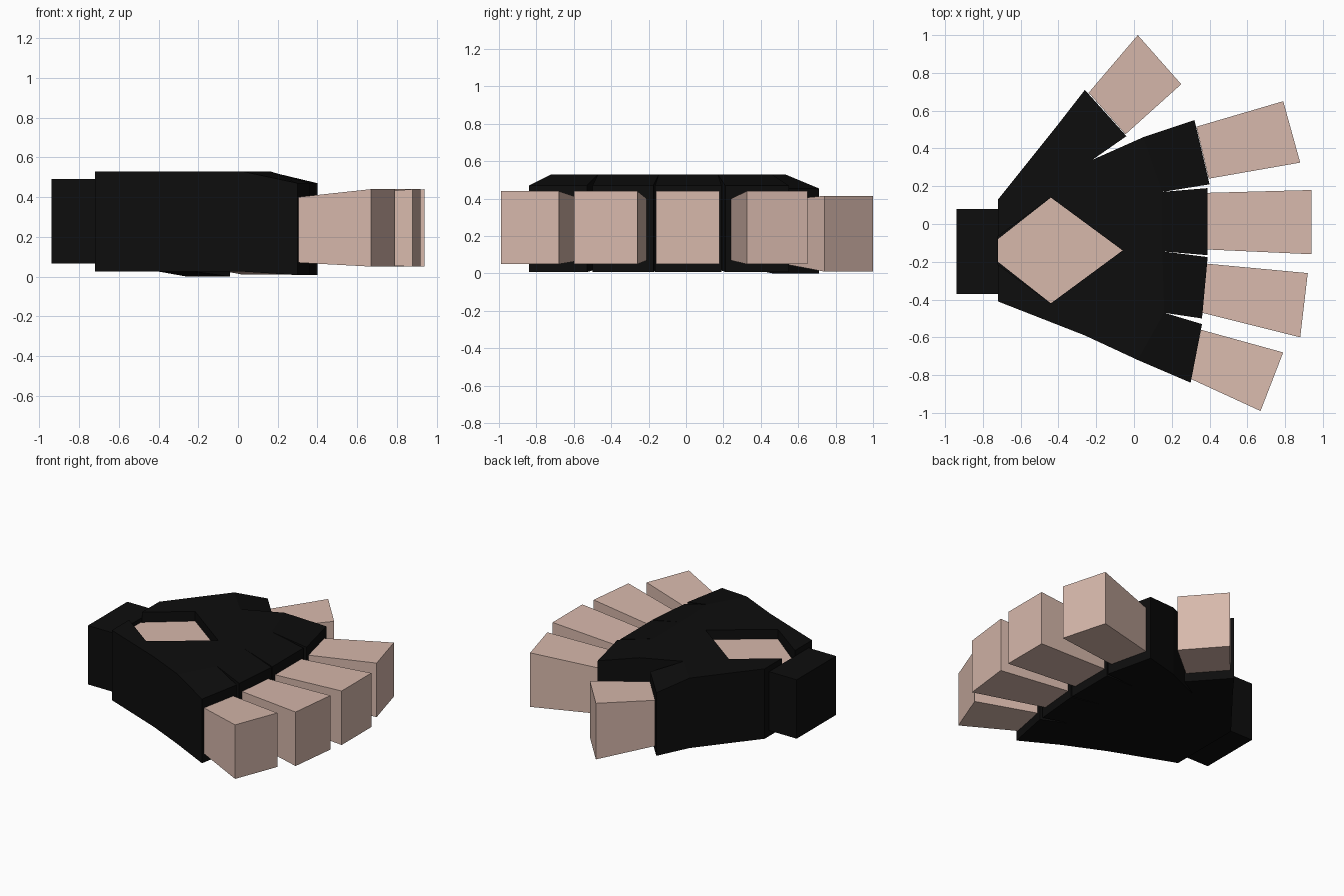
import bpy, bmesh

if "Cube" in bpy.data.objects:
    bpy.data.objects.remove(bpy.data.objects["Cube"])


def material(name, rgb):
    m = bpy.data.materials.new(name)
    m.diffuse_color = (*rgb, 1)
    m.use_nodes = True
    m.node_tree.nodes["Principled BSDF"].inputs["Base Color"].default_value = m.diffuse_color
    return m


BLACK = material("black cloth", (0.004, 0.004, 0.004))
SKIN = material("skin", (0.68, 0.48, 0.41))


def solid(name, ring_a, ring_b, mat):
    """Closed solid lofted between two matching rings of 3D points."""
    bm = bmesh.new()
    a = [bm.verts.new(p) for p in ring_a]
    b = [bm.verts.new(p) for p in ring_b]
    bm.faces.new(a)
    bm.faces.new(b[::-1])
    n = len(a)
    for i in range(n):
        j = (i + 1) % n
        bm.faces.new((a[i], b[i], b[j], a[j]))
    bmesh.ops.recalc_face_normals(bm, faces=bm.faces)
    me = bpy.data.meshes.new(name)
    bm.to_mesh(me)
    bm.free()
    me.materials.append(mat)
    ob = bpy.data.objects.new(name, me)
    bpy.context.collection.objects.link(ob)
    return ob


def prism(name, outline, z0, z1, mat):
    return solid(name, [(x, y, z0) for x, y in outline],
                 [(x, y, z1) for x, y in outline], mat)


def segment(name, base, base_z, end, end_z, mat):
    """Four-sided tapered block between two upright rectangles."""
    def ring(edge, z):
        (p, q), (lo, hi) = edge, z
        return [(*p, lo), (*q, lo), (*q, hi), (*p, hi)]
    return solid(name, ring(base, base_z), ring(end, end_z), mat)


# Knuckle line, shared by the palm and the finger sleeves
K = [(0.02, -0.72), (0.16, -0.47), (0.15, -0.145), (0.15, 0.17), (0.05, 0.46)]
THUMB = [(-0.22, 0.34), (-0.40, 0.53)]
PALM_Z = (0.025, 0.53)

# Palm of the glove
palm = prism("glove_palm", [(-0.72, -0.41), (-0.26, -0.59)] + K + THUMB +
             [(-0.72, 0.13)], *PALM_Z, BLACK)

# Diamond opening on the back of the hand with skin inside
def diamond(x):
    return [(x, -0.20), (-0.44, -0.42), (-0.06, -0.14), (-0.44, 0.14), (x, -0.08)]

cutter = prism("opening_cutter", diamond(-0.74), 0.455, 0.7, BLACK)
cutter.hide_render = True
cutter.hide_viewport = True
cut = palm.modifiers.new("opening", 'BOOLEAN')
cut.operation = 'DIFFERENCE'
cut.solver = 'EXACT'
cut.object = cutter
prism("back_of_hand", diamond(-0.72), 0.454, 0.461, SKIN)

# Wrist cuff
prism("wrist_cuff", [(-0.94, -0.37), (-0.72, -0.37), (-0.72, 0.08), (-0.94, 0.08)],
      0.065, 0.49, BLACK)

# Sleeve end edge, finger base edge, fingertip edge
fingers = {
    "little": (((0.30, -0.84), (0.36, -0.53)),
               ((0.30, -0.82), (0.355, -0.56)), ((0.67, -0.99), (0.79, -0.68))),
    "ring": (((0.36, -0.50), (0.39, -0.175)),
             ((0.36, -0.47), (0.385, -0.21)), ((0.88, -0.60), (0.92, -0.26))),
    "middle": (((0.39, -0.165), (0.39, 0.19)),
               ((0.39, -0.135), (0.39, 0.165)), ((0.94, -0.16), (0.94, 0.18))),
    "index": (((0.40, 0.21), (0.32, 0.55)),
              ((0.395, 0.24), (0.33, 0.515)), ((0.88, 0.325), (0.79, 0.65))),
}
for i, (name, (sleeve, base, tip)) in enumerate(fingers.items()):
    segment(name + "_sleeve", (K[i], K[i + 1]), PALM_Z, sleeve, (0.007, 0.47), BLACK)
    segment(name + "_finger", base, (0.07, 0.40), tip, (0.05, 0.44), SKIN)

# Thumb
segment("thumb_sleeve", THUMB, PALM_Z, ((-0.04, 0.465), (-0.26, 0.71)), (0.0, 0.455), BLACK)
segment("thumb", ((-0.045, 0.475), (-0.24, 0.695)), (0.06, 0.39),
        ((0.25, 0.74), (0.02, 1.0)), (0.01, 0.415), SKIN)
